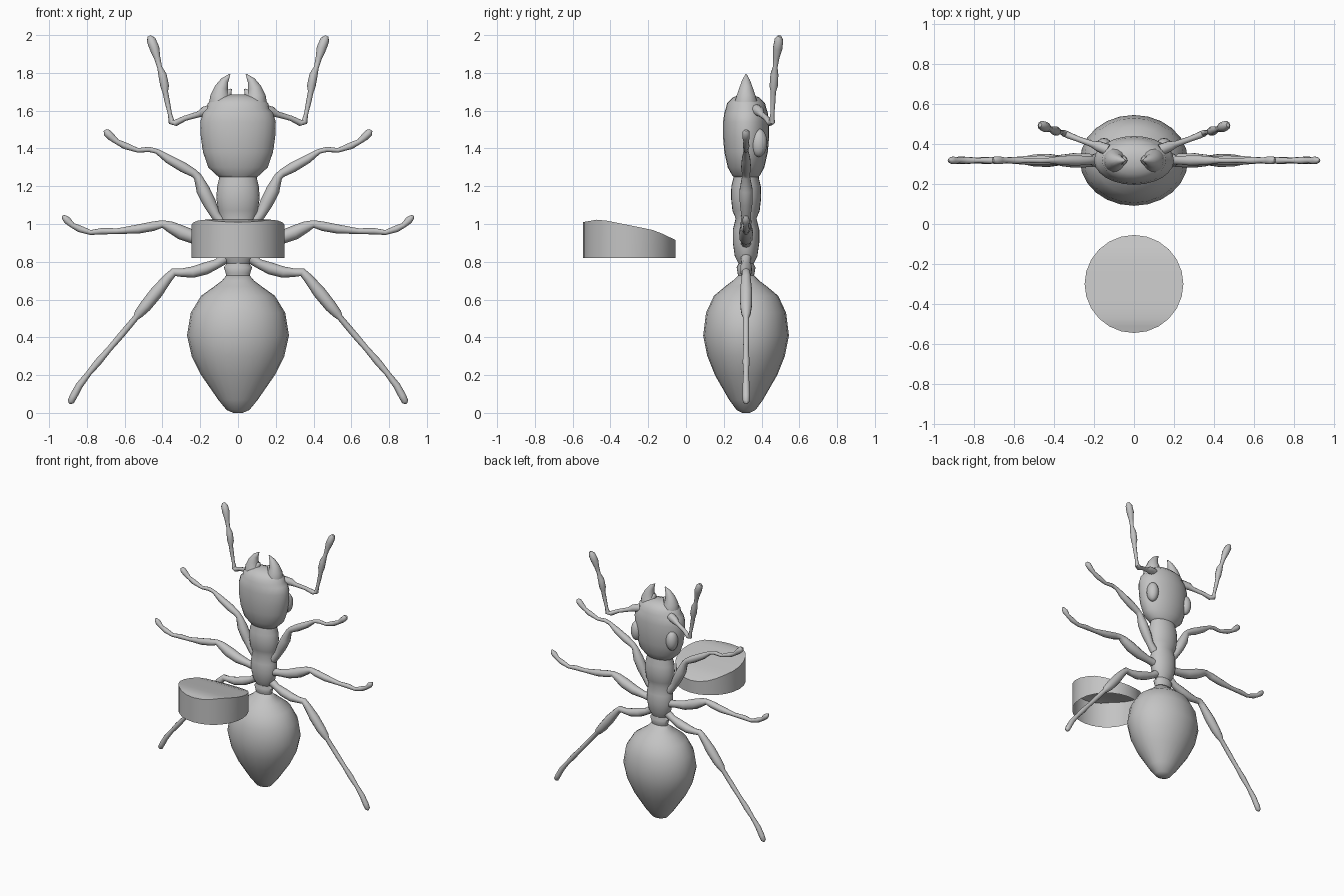
import bpy, bmesh, math
from mathutils import Vector

cube = bpy.data.objects.get("Cube")
if cube:
    bpy.data.objects.remove(cube, do_unlink=True)

grey = bpy.data.materials.new("plain grey")
grey.use_nodes = True
grey.diffuse_color = (0.55, 0.55, 0.55, 1)
grey.node_tree.nodes["Principled BSDF"].inputs["Base Color"].default_value = grey.diffuse_color
BODY_Y = 0.318


def finish(name, bm, mirrored=False, angle=50):
    """Turn a bmesh into a smooth shaded object, optionally mirrored across x."""
    bmesh.ops.recalc_face_normals(bm, faces=bm.faces)
    mesh = bpy.data.meshes.new(name)
    bm.to_mesh(mesh)
    bm.free()
    mesh.materials.append(grey)
    obj = bpy.data.objects.new(name, mesh)
    bpy.context.collection.objects.link(obj)
    bpy.ops.object.select_all(action="DESELECT")
    obj.select_set(True)
    bpy.context.view_layer.objects.active = obj
    bpy.ops.object.shade_smooth_by_angle(angle=math.radians(angle))
    if mirrored:
        mirror = obj.modifiers.new("Mirror", "MIRROR")
        mirror.use_mirror_merge = False
    return obj


def loft(name, rings, sides, mirrored=False):
    """Skin elliptical rings given as (centre, first radius vector, second radius vector)."""
    bm = bmesh.new()
    loops = []
    for centre, u, v in rings:
        angles = [math.tau * i / sides for i in range(sides)]
        loops.append([bm.verts.new(centre + u * math.cos(a) + v * math.sin(a)) for a in angles])
    for low, high in zip(loops, loops[1:]):
        for i in range(sides):
            j = (i + 1) % sides
            bm.faces.new((low[i], low[j], high[j], high[i]))
    bm.faces.new(loops[0])
    bm.faces.new(loops[-1])
    return finish(name, bm, mirrored)


def body_part(name, profile, sides=24):
    """Upright part from (z, half width, half depth)."""
    rings = [(Vector((0, BODY_Y, z)), Vector((w, 0, 0)), Vector((0, d, 0))) for z, w, d in profile]
    return loft(name, rings, sides)


def limb(name, points, sides=10):
    """Mirrored tapering tube through (x, y, z, radius)."""
    path = [Vector(p[:3]) for p in points]
    rings = []
    for i, p in enumerate(points):
        tangent = (path[min(i + 1, len(path) - 1)] - path[max(i - 1, 0)]).normalized()
        u = Vector((0, 1, 0)).cross(tangent).normalized()
        rings.append((path[i], u * p[3], tangent.cross(u) * p[3]))
    return loft(name, rings, sides, True)


def leg(name, points):
    return limb(name, [(x, BODY_Y, z, r) for x, z, r in points])


def ellipsoid(name, centre, radii):
    bm = bmesh.new()
    bmesh.ops.create_uvsphere(bm, u_segments=16, v_segments=10, radius=1)
    bmesh.ops.scale(bm, vec=radii, verts=bm.verts)
    bmesh.ops.translate(bm, vec=centre, verts=bm.verts)
    return finish(name, bm, True)


# Abdomen and waist
body_part("abdomen", [
    (0, .025, .02), (.015, .06, .05), (.07, .105, .09), (.2, .195, .165), (.3, .245, .205),
    (.41, .27, .227), (.53, .25, .212), (.62, .195, .17), (.67, .125, .11), (.7, .085, .07),
    (.73, .06, .04)])
body_part("waist", [
    (.7, .06, .035), (.74, .065, .045), (.77, .075, .05), (.79, .06, .04), (.82, .07, .045)])

# Thorax
body_part("thorax", [
    (.79, .06, .04), (.83, .085, .06), (.9, .1, .07), (.97, .1, .07), (1.03, .088, .055),
    (1.07, .105, .072), (1.14, .115, .08), (1.2, .11, .078), (1.24, .1, .068), (1.28, .1, .065)])

# Head
body_part("head", [
    (1.24, .09, .06), (1.26, .115, .075), (1.3, .158, .097), (1.38, .185, .115), (1.46, .197, .122),
    (1.54, .2, .122), (1.59, .185, .115), (1.61, .165, .108), (1.64, .16, .1),
    (1.67, .115, .07), (1.685, .05, .03)])
ellipsoid("eyes", (.15, .385, 1.43), (.042, .045, .075))

# Jaws
limb("jaws", [
    (.085, BODY_Y, 1.58, .065), (.092, BODY_Y, 1.64, .063), (.095, BODY_Y, 1.68, .051),
    (.088, BODY_Y, 1.72, .036), (.07, BODY_Y, 1.76, .021), (.043, BODY_Y, 1.793, .003)], 14)
limb("jaw_teeth", [
    (.075, BODY_Y, 1.66, .035), (.055, BODY_Y, 1.69, .025), (.035, BODY_Y, 1.715, .003)])

# Antennae
limb("antennae", [
    (.13, .37, 1.605, .03), (.18, .39, 1.595, .026), (.21, .4, 1.58, .016), (.28, .425, 1.56, .014),
    (.33, .445, 1.535, .017), (.352, .455, 1.54, .017), (.36, .457, 1.58, .011),
    (.375, .46, 1.65, .014), (.385, .462, 1.7, .015), (.388, .464, 1.73, .023),
    (.4, .468, 1.79, .022), (.415, .472, 1.83, .013), (.428, .478, 1.88, .017),
    (.442, .485, 1.93, .026), (.46, .492, 1.975, .024), (.47, .495, 1.995, .01)])

# Legs, each from hip to foot
leg("front_legs", [
    (.08, 1.0, .03), (.12, 1.05, .026), (.15, 1.11, .035), (.185, 1.18, .036), (.213, 1.25, .022),
    (.235, 1.27, .022), (.29, 1.3, .027), (.37, 1.345, .023), (.43, 1.385, .013),
    (.47, 1.395, .014), (.53, 1.39, .012), (.6, 1.415, .018), (.64, 1.435, .014),
    (.67, 1.46, .02), (.695, 1.485, .02), (.705, 1.497, .008)])
leg("middle_legs", [
    (.06, .9, .03), (.14, .91, .026), (.22, .925, .035), (.3, .955, .038), (.36, .985, .03),
    (.4, 1.0, .02), (.45, .988, .025), (.53, .973, .024), (.61, .965, .017), (.64, .962, .015),
    (.72, .962, .017), (.78, .955, .013), (.84, .975, .018), (.875, .992, .014),
    (.905, 1.02, .02), (.92, 1.035, .014), (.928, 1.045, .005)])
leg("hind_legs", [
    (.05, .83, .03), (.11, .79, .025), (.17, .765, .032), (.24, .745, .03), (.3, .742, .022),
    (.34, .745, .022), (.37, .715, .025), (.43, .64, .034), (.49, .565, .032), (.525, .525, .025),
    (.54, .505, .016), (.62, .41, .017), (.68, .34, .015), (.74, .27, .019), (.79, .21, .015),
    (.84, .145, .019), (.87, .09, .02), (.885, .06, .018), (.89, .048, .006)])

# Drum: open below, with a top that slopes along y
SLOPE = [(-.545, 1.01), (-.46, 1.025), (-.33, 1.0), (-.16, .965), (-.055, .915)]


def top_height(y):
    for (ya, za), (yb, zb) in zip(SLOPE, SLOPE[1:]):
        if y <= yb:
            return za + (zb - za) * (y - ya) / (yb - ya)
    return SLOPE[-1][1]


bm = bmesh.new()
SIDES = 24
bottom, top = [], []
for i in range(SIDES):
    a = math.tau * i / SIDES
    x, y = .247 * math.sin(a), -.3 + .245 * math.cos(a)
    bottom.append(bm.verts.new((x, y, .82)))
    top.append(bm.verts.new((x, y, top_height(y))))
for i in range(SIDES):
    j = (i + 1) % SIDES
    bm.faces.new((bottom[i], bottom[j], top[j], top[i]))
for i in range(SIDES // 2):
    strip = [top[i], top[i + 1], top[-i - 1], top[-i]]
    bm.faces.new(list(dict.fromkeys(strip)))
finish("drum", bm, angle=40)
